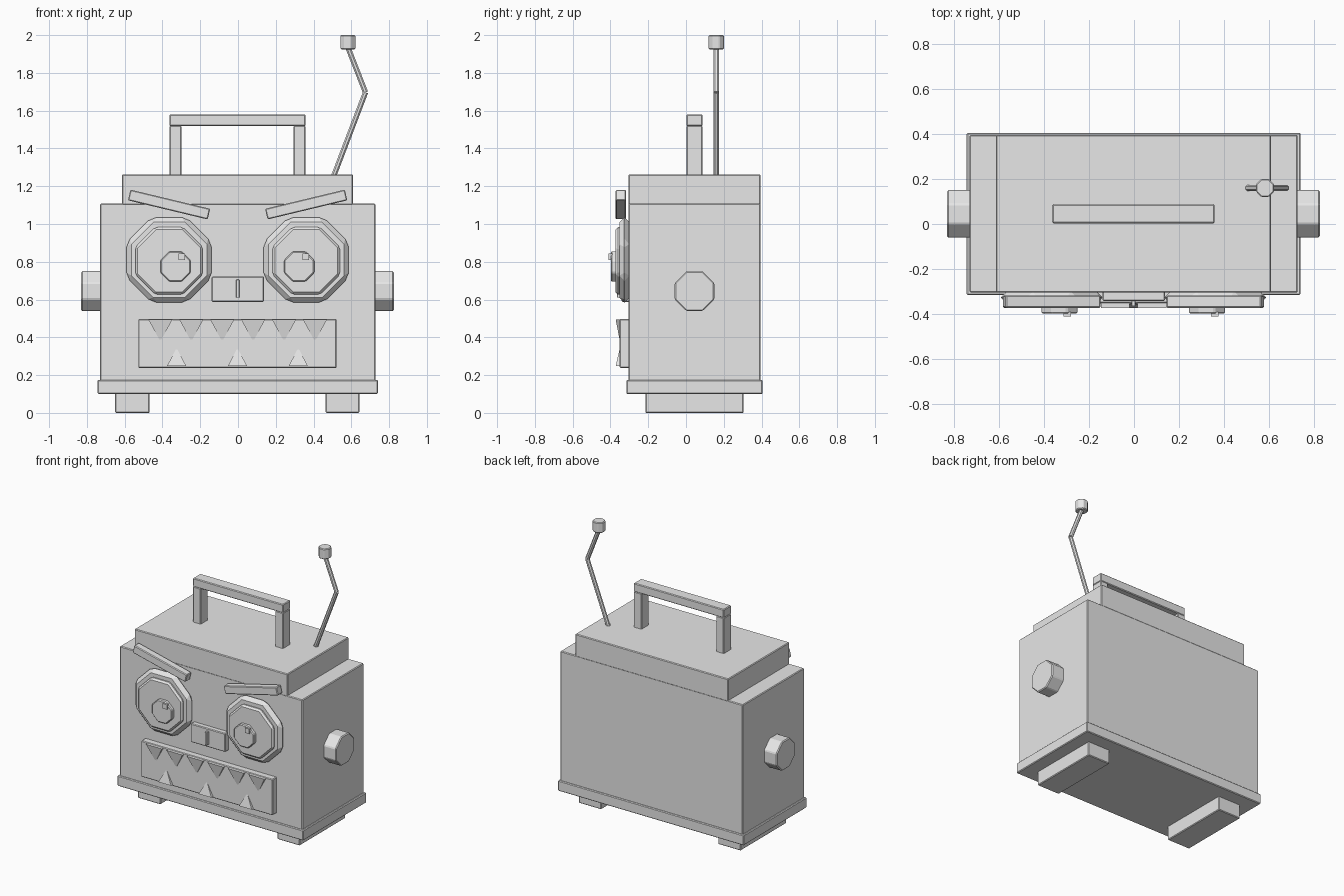
import bpy, math
from mathutils import Vector, Matrix

if "Cube" in bpy.data.objects:
    bpy.data.objects.remove(bpy.data.objects["Cube"])

grey = bpy.data.materials.new("light_grey")
grey.diffuse_color = (0.8, 0.8, 0.8, 1)
grey.use_nodes = True
grey.node_tree.nodes["Principled BSDF"].inputs["Base Color"].default_value = grey.diffuse_color


def finish(ob, name, bevel):
    ob.name = name
    ob.data.materials.append(grey)
    if bevel:
        m = ob.modifiers.new("bevel", 'BEVEL')
        m.width = bevel
        m.segments = 1
        m.limit_method = 'ANGLE'
        m.angle_limit = math.radians(30)
    return ob


def box(name, x, y, z, bevel=0.005, tilt=0.0):
    """Box given by its (min, max) on each axis, tilted about y."""
    lo, hi = Vector((x[0], y[0], z[0])), Vector((x[1], y[1], z[1]))
    bpy.ops.mesh.primitive_cube_add(size=1)
    ob = bpy.context.object
    ob.data.transform(Matrix.Diagonal((*(hi - lo), 1)))
    ob.location = (lo + hi) / 2
    ob.rotation_euler.y = tilt
    return finish(ob, name, bevel)


def prism(name, a, b, apothem, sides=8, bevel=0.006):
    """Prism from a to b with flats facing the main axes."""
    a, b = Vector(a), Vector(b)
    d = b - a
    bpy.ops.mesh.primitive_cylinder_add(
        vertices=sides, radius=apothem / math.cos(math.pi / sides), depth=d.length)
    ob = bpy.context.object
    ob.data.transform(Matrix.Rotation(math.pi / sides, 4, 'Z'))
    ob.rotation_euler = d.to_track_quat('Z', 'Y').to_euler()
    ob.location = (a + b) / 2
    return finish(ob, name, bevel)


def tooth(name, x, z_base, z_tip, width):
    """Flat four-sided pyramid."""
    bpy.ops.mesh.primitive_cone_add(vertices=4, radius1=math.sqrt(0.5), radius2=0, depth=1)
    ob = bpy.context.object
    ob.data.transform(Matrix.Rotation(math.pi / 4, 4, 'Z'))
    ob.data.transform(Matrix.Diagonal((width, 0.044, abs(z_tip - z_base), 1)))
    if z_tip < z_base:
        ob.rotation_euler.x = math.pi
    ob.location = (x, -0.35, (z_base + z_tip) / 2)
    return finish(ob, name, 0)


# Case
box("body", (-0.73, 0.727), (-0.305, 0.395), (0.1, 1.108))
box("base_plinth", (-0.743, 0.74), (-0.315, 0.405), (0.1, 0.175))
box("top_block", (-0.613, 0.608), (-0.305, 0.395), (1.1, 1.263))
box("foot_left", (-0.65, -0.468), (-0.215, 0.305), (0, 0.105))
box("foot_right", (0.463, 0.643), (-0.215, 0.305), (0, 0.105))

# Carrying handle
box("handle_post_left", (-0.363, -0.30), (0.003, 0.088), (1.255, 1.52))
box("handle_post_right", (0.294, 0.357), (0.003, 0.088), (1.255, 1.52))
box("handle_bar", (-0.363, 0.357), (0.003, 0.088), (1.518, 1.58))

# Side knobs
prism("knob_right", (0.72, 0.045, 0.645), (0.825, 0.045, 0.645), 0.105)
prism("knob_left", (-0.72, 0.045, 0.645), (-0.83, 0.045, 0.645), 0.105)

# Bent antenna
bend = (0.675, 0.16, 1.697)
prism("antenna_lower", (0.505, 0.16, 1.25), bend, 0.014, bevel=0)
prism("antenna_upper", bend, (0.58, 0.16, 1.94), 0.014, bevel=0)
prism("antenna_tip", (0.582, 0.16, 1.925), (0.582, 0.16, 2.0), 0.04, bevel=0.005)

# Eyes and brows
for side, ex, px, gx, s in (("left", -0.365, -0.331, -0.297, 1),
                            ("right", 0.361, 0.324, 0.359, -1)):
    prism("eye_rim_" + side, (ex, -0.30, 0.81), (ex, -0.352, 0.81), 0.225, bevel=0.025)
    prism("eye_lens_" + side, (ex, -0.34, 0.805), (ex, -0.373, 0.805), 0.178, bevel=0.012)
    prism("pupil_" + side, (px, -0.36, 0.775), (px, -0.398, 0.775), 0.08, bevel=0.006)
    box("eye_glint_" + side, (gx - 0.017, gx + 0.017), (-0.41, -0.39), (0.81, 0.845), 0)
    box("brow_" + side, (ex - 0.217, ex + 0.217), (-0.372, -0.318),
        (1.074, 1.132), 0.005, s * math.radians(13.5))

# Nose
box("nose", (-0.14, 0.138), (-0.342, -0.30), (0.588, 0.722))
box("nose_slot", (-0.01, 0.007), (-0.365, -0.335), (0.61, 0.705), 0.002)

# Mouth plate and teeth
box("mouth", (-0.528, 0.522), (-0.352, -0.30), (0.238, 0.498))
for i in range(6):
    tooth("upper_tooth", -0.411 + 0.1637 * i, 0.494, 0.378, 0.127)
for i in range(3):
    tooth("lower_tooth", -0.325 + 0.322 * i, 0.248, 0.344, 0.102)
